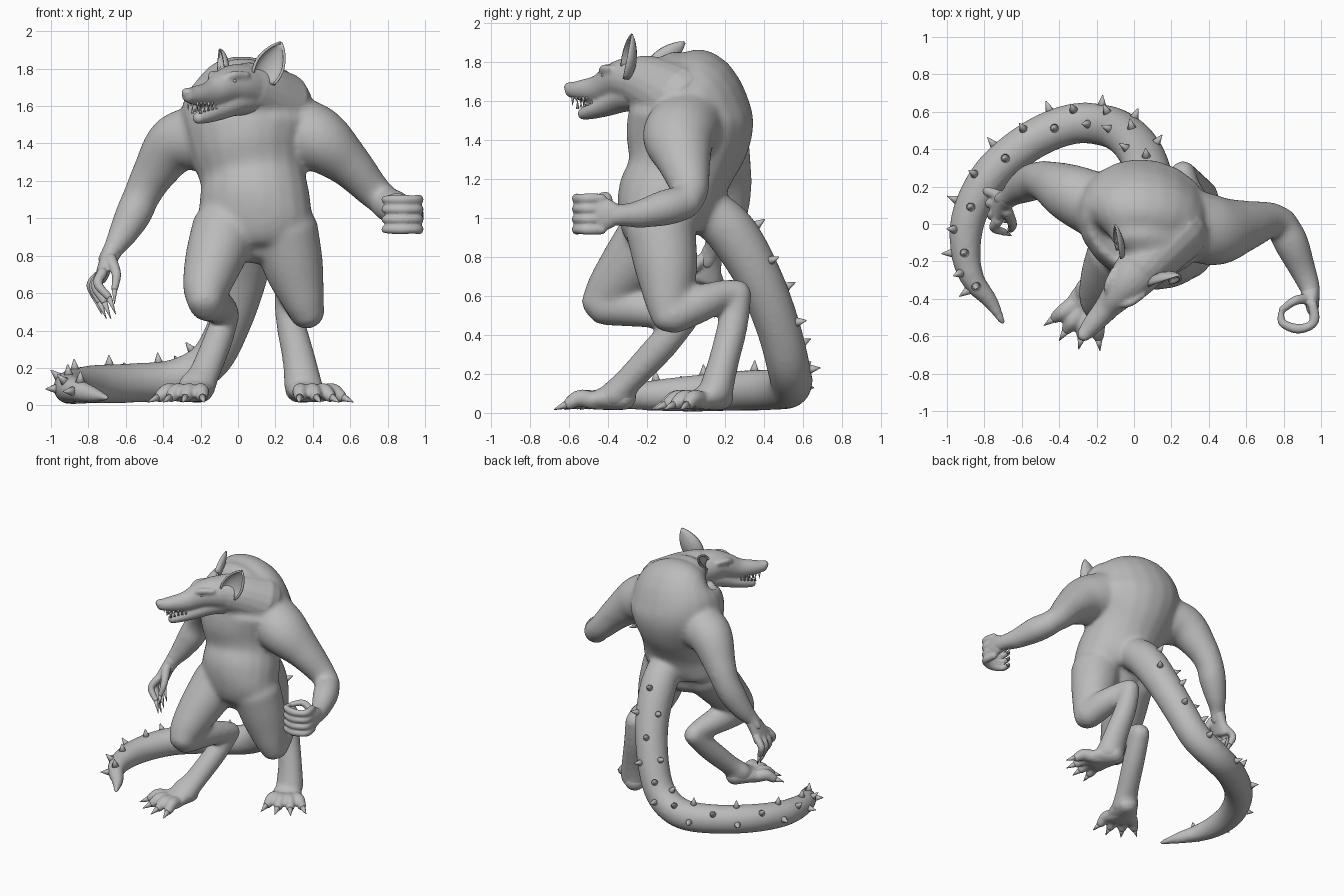
import bpy, bmesh, math
from mathutils import Vector, Matrix

if "Cube" in bpy.data.objects:
    bpy.data.objects.remove(bpy.data.objects["Cube"])

GREY = (0.5, 0.5, 0.5, 1)
hide = bpy.data.materials.new("plain_grey")
hide.use_nodes = True
hide.diffuse_color = GREY
hide.node_tree.nodes["Principled BSDF"].inputs["Base Color"].default_value = GREY


def finish(bm, name):
    bmesh.ops.recalc_face_normals(bm, faces=bm.faces)
    mesh = bpy.data.meshes.new(name)
    bm.to_mesh(mesh)
    bm.free()
    mesh.materials.append(hide)
    mesh.shade_smooth()
    obj = bpy.data.objects.new(name, mesh)
    bpy.context.scene.collection.objects.link(obj)
    return obj


def fuse(bm, name, voxel, rounds):
    """Melt overlapping forms into one soft skin."""
    obj = finish(bm, name)
    remesh = obj.modifiers.new("fuse", "REMESH")
    remesh.mode = "VOXEL"
    remesh.voxel_size = voxel
    remesh.use_smooth_shade = True
    soften = obj.modifiers.new("soften", "SMOOTH")
    soften.factor = .5
    soften.iterations = rounds


def spline(path, steps=5):
    """Smooth a list of (x, y, z, radius, radius) rows."""
    rows = [Vector(tuple(p) + (p[3],) * (5 - len(p))) for p in path]
    rows = [rows[0] * 2 - rows[1]] + rows + [rows[-1] * 2 - rows[-2]]
    out = []
    for a, b, c, d in zip(rows, rows[1:], rows[2:], rows[3:]):
        for k in range(steps):
            t = k / steps
            out.append(b + (c - a) * (t / 2) + (a * 2 - b * 5 + c * 4 - d) * (t * t / 2)
                       + (b * 3 - a - c * 3 + d) * (t ** 3 / 2))
    return out + [rows[-2]]


def tube(bm, path, ref=(1, 0, 0), frame=None, sides=20):
    """Loft ellipses along a path and round off both ends."""
    rows = spline(path)
    centres = [r.to_3d() for r in rows]
    side, rings = Vector(ref), []
    last = len(rows) - 1
    for i, row in enumerate(rows):
        t = (centres[min(i + 1, last)] - centres[max(i - 1, 0)]).normalized()
        side = (side - t * side.dot(t)).normalized()
        up = t.cross(side)
        caps = [(0, 1)]
        if i in (0, last):
            sign = -1 if i == 0 else 1
            caps += [(sign * math.sin(a), math.cos(a)) for a in (0.5, 1.0, 1.4)]
            caps = caps[::sign]
        for shift, scale in caps:
            c = centres[i] + t * shift * min(row[3], row[4]) * 0.8
            ring = []
            for k in range(sides):
                a = math.tau * k / sides
                v = c + (side * math.cos(a) * row[3] + up * math.sin(a) * row[4]) * scale
                ring.append(bm.verts.new(frame @ v if frame else v))
            rings.append(ring)
    for lo, hi in zip(rings, rings[1:]):
        for k in range(sides):
            n = (k + 1) % sides
            bm.faces.new((lo[k], lo[n], hi[n], hi[k]))
    bm.faces.new(rings[0][::-1])
    bm.faces.new(rings[-1])


def cone(bm, base, direction, radius, height, sides=10):
    d = Vector(direction).normalized()
    turn = d.to_track_quat("Z", "Y").to_matrix().to_4x4()
    bmesh.ops.create_cone(bm, cap_ends=True, segments=sides, radius1=radius, radius2=radius * 0.08,
                          depth=height, matrix=Matrix.Translation(Vector(base) + d * height / 2) @ turn)


def ball(bm, centre, size):
    m = Matrix.Translation(centre) @ Matrix.Diagonal((*size, 1))
    bmesh.ops.create_uvsphere(bm, u_segments=16, v_segments=10, radius=1, matrix=m)


body, hands, feet, skull, claws = (bmesh.new() for _ in range(5))

# Torso, hunched forward
tube(body, [(.09, -.11, .87, .18, .14), (.09, -.12, .95, .3, .215), (.09, -.09, 1.09, .3, .265),
            (.08, -.04, 1.22, .285, .265), (.06, 0, 1.38, .325, .315), (.06, .03, 1.54, .37, .315),
            (.08, .02, 1.66, .32, .23), (.08, -.08, 1.72, .22, .135)], ref=(1, -.25, 0))

# Arms
tube(body, [(.27, .02, 1.49, .18), (.43, -.035, 1.42, .19, .175), (.59, -.01, 1.29, .14, .125),
            (.72, .02, 1.15, .1, .095), (.8, 0, 1.08, .085)], ref=(0, 1, 0))
tube(body, [(.79, 0, 1.08, .088), (.84, -.1, 1.055, .094), (.9, -.24, 1.02, .073),
            (.94, -.34, 1.015, .058), (.95, -.4, 1.02, .045, .07)])
tube(body, [(-.16, .08, 1.43, .18), (-.33, .16, 1.4, .16), (-.45, .22, 1.24, .118), (-.515, .235, 1.12, .1),
            (-.56, .215, 1.02, .098), (-.62, .18, .91, .078), (-.67, .14, .83, .056),
            (-.7, .12, .77, .042, .065)])

# Clenched hand
tube(hands, [(.94, -.35, 1.02, .052), (.95, -.4, 1.02, .042, .08), (.955, -.46, 1.02, .032, .085)])
for i in range(4):
    z = 1.1 - i * .053
    tube(hands, [(.955, -.43, z, .026), (.965, -.505, z, .028), (.94, -.545, z, .024), (.87, -.56, z, .027),
                 (.795, -.53, z, .023), (.785, -.48, z, .018)], ref=(0, 0, 1), sides=10)
    cone(claws, (.785, -.48, z), (.5, 1, 0), .015, .05)
tube(hands, [(.93, -.4, 1.06, .03), (.86, -.41, 1.11, .025), (.79, -.46, 1.1, .02)], ref=(0, 0, 1), sides=10)

# Open hand with spread fingers
tube(hands, [(-.665, .14, .84, .052), (-.7, .12, .77, .042, .065), (-.73, .09, .69, .034, .09)])
for i in range(4):
    y = .155 - i * .045
    low = .025 * abs(i - 1.5)
    tip = Vector((-.765 + i * .025, .165 - i * .07, .54 + low))
    tube(hands, [(-.725, y, .71, .029), (-.785 + i * .012, .175 - i * .065, .63 + low / 2, .026),
                 (*tip, .02)], sides=10)
    cone(claws, tip, (.4, -.2, -1), .017, .1)
tube(hands, [(-.68, .07, .78, .034), (-.65, 0, .7, .026), (-.66, -.03, .62, .019)], sides=10)
cone(claws, (-.66, -.03, .62), (0, -.2, -1), .016, .08)

# Legs: thigh, shin and long upright foot
for chain in (
    [[(.25, -.13, .94, .18), (.3, -.1, .73, .16), (.35, -.095, .56, .115), (.375, -.09, .485, .088)],
     [(.37, -.07, .5, .098), (.33, .07, .56, .097), (.28, .2, .61, .076), (.26, .28, .62, .064)],
     [(.26, .27, .62, .07), (.28, .24, .45, .079), (.325, .19, .25, .09, .08), (.35, .15, .1, .105, .09)]],
    [[(-.07, -.15, .94, .18), (-.13, -.28, .77, .157), (-.17, -.39, .63, .127), (-.175, -.445, .555, .1)],
     [(-.17, -.43, .55, .1), (-.13, -.26, .54, .1), (-.08, -.09, .51, .08), (-.06, 0, .49, .066)],
     [(-.06, 0, .49, .072), (-.11, -.13, .34, .08), (-.18, -.29, .17, .085, .072), (-.22, -.36, .1, .105, .075)]],
):
    for part in chain:
        tube(body, part)

# Sole pad and toes fanned from each ankle
for ankle, heading in ((Vector((.345, .14, 0)), .48), (Vector((-.22, -.36, 0)), -.42)):
    ahead = Vector((math.sin(heading), -math.cos(heading), 0))
    pad = [(*(ankle + ahead * r).xy, z, w, h) for r, z, w, h in
           ((-.05, .085, .075, .07), (.03, .08, .1, .066), (.12, .06, .115, .045))]
    for bm in (body, feet):
        tube(bm, pad, ref=ahead.cross((0, 0, 1)))
    for i in range(4):
        a = heading + (i - 1.5) * .36
        d = Vector((math.sin(a), -math.cos(a), 0))
        points = [(*(ankle + d * r).xy, z, s) for r, z, s in
                  ((.06, .065, .05), (.12, .065, .047), (.19, .075, .044), (.245, .045, .032))]
        tube(feet, points, ref=(0, 0, 1), sides=12)
        cone(claws, ankle + d * .25 + Vector((0, 0, .045)), d + Vector((0, 0, -.4)), .024, .075)

# Tail sweeping down and round
tail = [(.1, .08, 1.06, .12), (.08, .23, .93, .132), (.04, .37, .7, .122), (-.04, .47, .45, .115),
        (-.15, .525, .24, .112), (-.33, .535, .14, .11), (-.55, .445, .12, .107), (-.76, .27, .114, .104),
        (-.88, .05, .1, .096), (-.9, -.15, .09, .082), (-.86, -.3, .08, .065), (-.77, -.41, .055, .045),
        (-.7, -.53, .04, .02)]
tube(body, tail)

# Head in its own frame: x forward, y to its left, z up
head = Matrix(((-.65, .76, 0, .05), (-.76, -.65, 0, -.22), (0, 0, 1, 0), (0, 0, 0, 1)))
side = (0, 1, 0)
neck = [(-.26, 0, 1.6, .19), (-.12, 0, 1.66, .165), (0, 0, 1.7, .14)]
throat = [(-.25, 0, 1.5, .17, .15), (-.1, 0, 1.57, .14, .12), (.0, 0, 1.62, .1, .08)]
for bm in (body, skull):
    tube(bm, neck, side, head)
    tube(bm, throat, side, head)
tube(skull, [(-.05, 0, 1.69, .14), (.1, 0, 1.71, .122, .115), (.2, 0, 1.695, .092, .095),
             (.3, 0, 1.663, .068, .073), (.42, 0, 1.656, .054, .053), (.485, 0, 1.657, .04, .04)], side, head)
tube(skull, [(-.02, 0, 1.64, .115, .095), (.12, 0, 1.617, .092, .072), (.24, 0, 1.578, .067, .055),
             (.34, 0, 1.55, .052, .042), (.405, 0, 1.535, .036, .032)], side, head)
ball(skull, head @ Vector((.49, 0, 1.672)), (.036, .036, .028))
for s in (-1, 1):
    tube(skull, [(.12, s * .1, 1.765, .02), (.2, s * .075, 1.765, .024), (.24, s * .045, 1.745, .018)],
         side, head, 10)

fuse(body, "body", .0125, 30)
fuse(skull, "head", .0095, 8)
fuse(hands, "hands", .0085, 4)
fuse(feet, "feet", .01, 6)
finish(claws, "claws")

# Eyes and teeth
eyes, teeth = bmesh.new(), bmesh.new()
for s in (-1, 1):
    ball(eyes, head @ Vector((.2, s * .077, 1.735)), (.015, .015, .012))
    for k in range(5):
        f = .34 + k * .027
        long = .045 if k in (1, 4) else .024
        cone(teeth, head @ Vector((f, s * (.045 - k * .003), 1.622)), (0, 0, -1), .009, long, 6)
        cone(teeth, head @ Vector((f - .03, s * (.045 - k * .004), 1.585 - k * .006)), (0, 0, 1), .009, long, 6)
finish(eyes, "eyes")
finish(teeth, "teeth")


# Cupped pointed ears
def ear(name, base, tip, facing, width):
    base, tip, facing = Vector(base), Vector(tip), Vector(facing)
    axis = (tip - base).normalized()
    facing = (facing - axis * facing.dot(axis)).normalized()
    across = axis.cross(facing)
    bm, rows = bmesh.new(), []
    for i in range(9):
        t = i / 8
        w = width * (math.sin(math.pi * (t * .7 + .3)) ** .8 + .02)
        rows.append([bm.verts.new(base.lerp(tip, t) + across * w * math.sin(a) - facing * w * .6 * math.cos(a))
                     for a in [math.radians(-105 + k * 21) for k in range(11)]])
    for lo, hi in zip(rows, rows[1:]):
        for k in range(10):
            bm.faces.new((lo[k], lo[k + 1], hi[k + 1], hi[k]))
    shell = finish(bm, name).modifiers.new("thickness", "SOLIDIFY")
    shell.thickness = .014
    shell.offset = 0


ear("left_ear", (.135, -.32, 1.745), (.23, -.28, 1.94), (.1, -1, 0), .075)
ear("right_ear", (-.08, -.16, 1.785), (-.1, -.01, 1.9), (-1, -.2, .2), .045)

# Tail spikes in staggered rows
spikes = bmesh.new()
path = spline(tail)
for n, i in enumerate(range(6, len(path) - 9, 3)):
    p, r = path[i].to_3d(), path[i][3]
    t = (path[i + 1].to_3d() - path[i - 1].to_3d()).normalized()
    out = Vector((p.x - .1, p.y + .1, 0)).normalized() + Vector((0, 0, .9))
    out = (out - t * out.dot(t)).normalized()
    for angle in ((-.75, .75) if n % 2 else (0,)):
        d = Matrix.Rotation(angle, 3, t) @ out
        cone(spikes, p + d * (r - .02), d, .03, .068)
finish(spikes, "tail_spikes")
